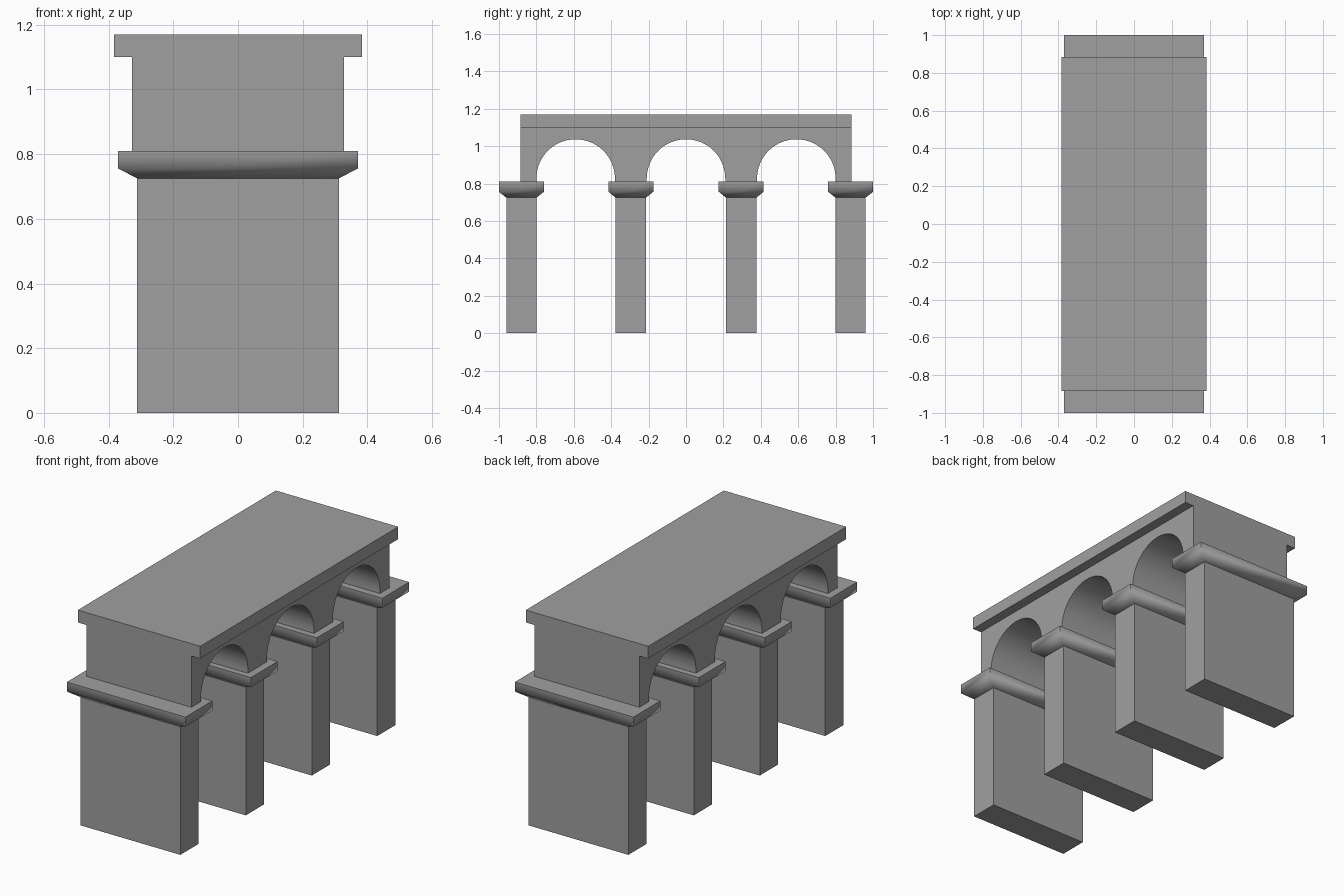
import bpy, bmesh, math
from mathutils import Vector

cube = bpy.data.objects.get("Cube")
if cube:
    bpy.data.objects.remove(cube, do_unlink=True)

stone = bpy.data.materials.new("grey_stone")
stone.use_nodes = True
GREY = (0.35, 0.35, 0.35, 1)
stone.diffuse_color = GREY
stone.node_tree.nodes["Principled BSDF"].inputs["Base Color"].default_value = GREY


def finish(name, bm, y=0, smooth_angle=None):
    bmesh.ops.recalc_face_normals(bm, faces=bm.faces)
    mesh = bpy.data.meshes.new(name)
    bm.to_mesh(mesh)
    bm.free()
    mesh.materials.append(stone)
    if smooth_angle:
        mesh.shade_smooth()
        mesh.set_sharp_from_angle(angle=math.radians(smooth_angle))
    obj = bpy.data.objects.new(name, mesh)
    obj.location.y = y
    bpy.context.collection.objects.link(obj)
    return obj


def loft(name, rings, y=0, smooth_angle=None):
    """Stack of rectangles given as (half width x, half depth y, height)."""
    bm = bmesh.new()
    loops = [[bm.verts.new((sx * hx, sy * hy, z))
              for sx, sy in ((-1, -1), (1, -1), (1, 1), (-1, 1))]
             for hx, hy, z in rings]
    for low, high in zip(loops, loops[1:]):
        for i in range(4):
            j = (i + 1) % 4
            bm.faces.new((low[i], low[j], high[j], high[i]))
    bm.faces.new(loops[0])
    bm.faces.new(loops[-1])
    return finish(name, bm, y, smooth_angle)


PIER_TOP, CAP_TOP, WALL_TOP, SLAB_TOP = 0.725, 0.81, 1.1, 1.17
WALL_X, WALL_Y = 0.328, 0.885
ARCH_R, SPRING_Z, ARCH_STEP = 0.21, 0.827, 0.59
SEGMENTS = 32

# Piers with flared capitals
for number, y in enumerate((-0.88, -0.295, 0.295, 0.88), 1):
    loft(f"pier_{number}", [(0.312, 0.081, 0), (0.312, 0.081, PIER_TOP)], y)
    loft(f"capital_{number}", [(0.312, 0.081, PIER_TOP), (0.371, 0.12, 0.756),
                               (0.371, 0.12, CAP_TOP)], y, 70)

# Arcade wall: side profile with three stilted round arches, extruded across
profile = [(-WALL_Y, WALL_TOP), (-WALL_Y, CAP_TOP)]
for centre in (-ARCH_STEP, 0, ARCH_STEP):
    profile.append((centre - ARCH_R, CAP_TOP))
    for i in range(SEGMENTS + 1):
        a = math.pi * (1 - i / SEGMENTS)
        profile.append((centre + ARCH_R * math.cos(a), SPRING_Z + ARCH_R * math.sin(a)))
    profile.append((centre + ARCH_R, CAP_TOP))
profile += [(WALL_Y, CAP_TOP), (WALL_Y, WALL_TOP)]

bm = bmesh.new()
side = bm.faces.new([bm.verts.new((-WALL_X, y, z)) for y, z in profile])
grown = bmesh.ops.extrude_face_region(bm, geom=[side], use_keep_orig=True)["geom"]
bmesh.ops.translate(bm, vec=Vector((2 * WALL_X, 0, 0)),
                    verts=[v for v in grown if isinstance(v, bmesh.types.BMVert)])
finish("arcade_wall", bm, 0, 40)

# Deck slab, overhanging the long sides
loft("deck_slab", [(0.383, WALL_Y, WALL_TOP), (0.383, WALL_Y, SLAB_TOP)])
